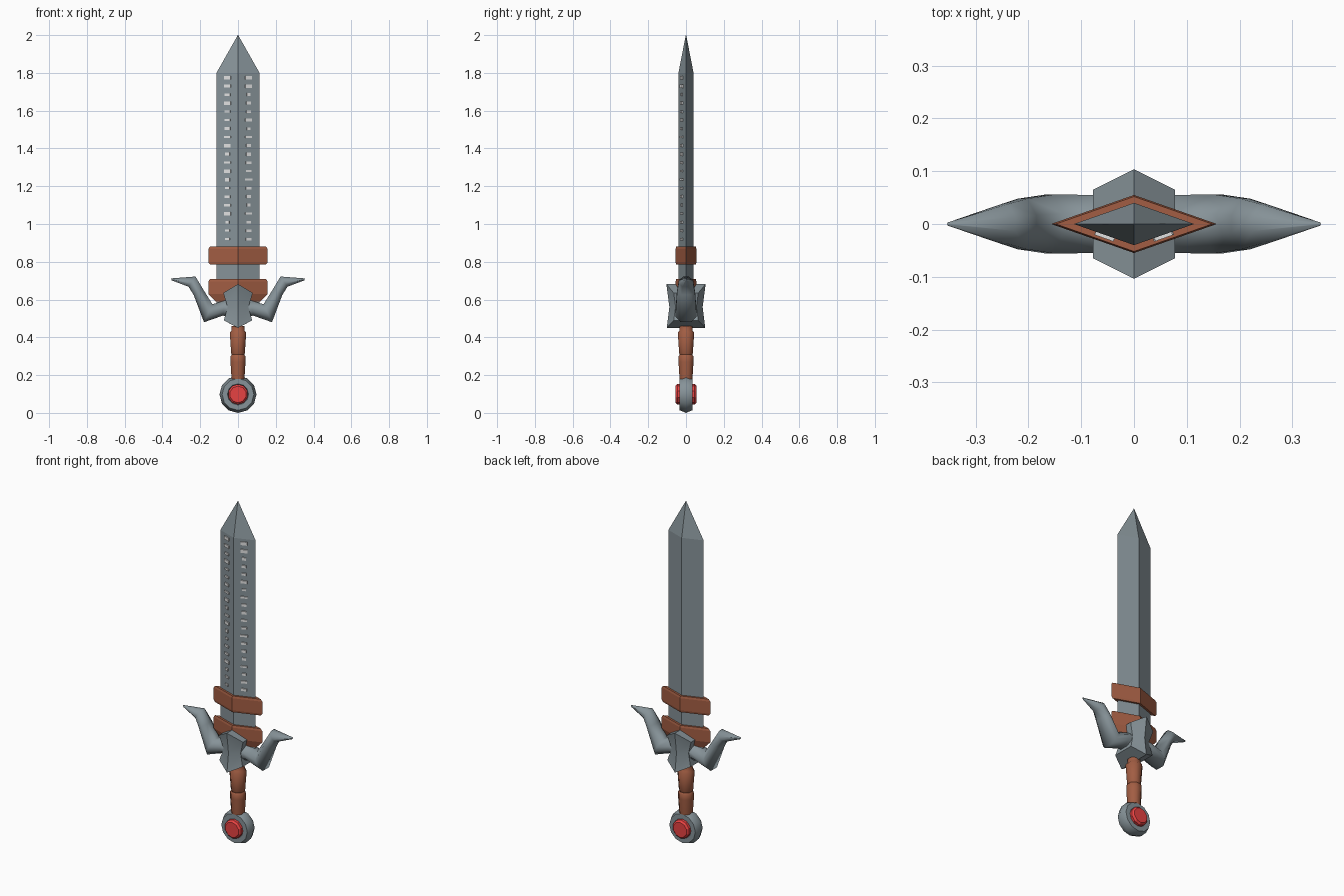
import bpy, bmesh, math, random
from mathutils import Vector

cube = bpy.data.objects.get("Cube")
if cube:
    bpy.data.objects.remove(cube, do_unlink=True)


def material(name, rgb):
    m = bpy.data.materials.new(name)
    m.use_nodes = True
    m.diffuse_color = (*rgb, 1)
    m.node_tree.nodes["Principled BSDF"].inputs["Base Color"].default_value = (*rgb, 1)
    return m


steel = material("steel grey", (0.24, 0.29, 0.315))
leather = material("leather brown", (0.36, 0.11, 0.056))
ruby = material("gem red", (0.8, 0.055, 0.055))
pale = material("pale grey", (0.75, 0.75, 0.75))


def finish(name, bm, mat, smooth=None):
    bmesh.ops.recalc_face_normals(bm, faces=bm.faces)
    mesh = bpy.data.meshes.new(name)
    bm.to_mesh(mesh)
    bm.free()
    mesh.materials.append(mat)
    ob = bpy.data.objects.new(name, mesh)
    bpy.context.collection.objects.link(ob)
    if smooth:
        bpy.ops.object.select_all(action='DESELECT')
        ob.select_set(True)
        bpy.context.view_layer.objects.active = ob
        bpy.ops.object.shade_smooth_by_angle(angle=math.radians(smooth))
    return ob


def loft(name, rings, mat, smooth=None, mirror=False):
    """Skin a list of equal rings and cap both ends."""
    bm = bmesh.new()
    for side in ((1, -1) if mirror else (1,)):
        loops = [[bm.verts.new((p[0] * side, p[1], p[2])) for p in r] for r in rings]
        n = len(loops[0])
        for a, b in zip(loops, loops[1:]):
            for i in range(n):
                j = (i + 1) % n
                bm.faces.new((a[i], a[j], b[j], b[i]))
        bm.faces.new(loops[0])
        bm.faces.new(loops[-1])
    bmesh.ops.remove_doubles(bm, verts=bm.verts, dist=0.0002)
    return finish(name, bm, mat, smooth)


def diamond(w, d, z):
    return [(w, 0, z), (0, d, z), (-w, 0, z), (0, -d, z)]


# Blade with a ridge down each side and a pointed tip
W, D = 0.114, 0.04
loft("blade", [diamond(W, D, 0.56), diamond(W, D, 1.8), diamond(0.001, 0.001, 2.0)], steel)

# Bands wrapped around the blade
loft("upper_band", [diamond(0.148, 0.052, 0.785), diamond(0.157, 0.055, 0.797),
                    diamond(0.157, 0.055, 0.868), diamond(0.148, 0.052, 0.88)], leather)
loft("lower_band", [diamond(0.118, 0.042, 0.59), diamond(0.157, 0.055, 0.63),
                    diamond(0.157, 0.055, 0.696), diamond(0.148, 0.052, 0.708)], leather)

# Raised abstract ticks on both front faces of the blade
random.seed(4)
bm = bmesh.new()
for side in (-1, 1):
    slope = Vector((side * W, D, 0)).normalized()
    out = Vector((side * D, -W, 0)).normalized()
    z = 0.92
    while z < 1.79:
        length, height = random.uniform(0.02, 0.04), random.uniform(0.01, 0.02)
        centre = Vector((0, -D, z)) + slope * 0.058 + out * 0.002
        made = bmesh.ops.create_cube(bm, size=1)["verts"]
        for v in made:
            c = v.co.copy()
            v.co = centre + slope * c.x * length + out * c.y * 0.009 + Vector((0, 0, c.z * height))
        z += 0.045
finish("blade_ticks", bm, pale)


# Guard hub, pinched at the waist, with a ridge across top and bottom
def hub_ring(w, b, a, z_side, z_peak):
    return [(0, -a, z_peak), (w, -b, z_side), (w, b, z_side),
            (0, a, z_peak), (-w, b, z_side), (-w, -b, z_side)]


loft("guard_hub", [hub_ring(0.02, 0.02, 0.03, 0.46, 0.45),
                   hub_ring(0.075, 0.065, 0.102, 0.49, 0.45),
                   hub_ring(0.055, 0.055, 0.088, 0.56, 0.56),
                   hub_ring(0.078, 0.065, 0.104, 0.635, 0.682),
                   hub_ring(0.02, 0.02, 0.03, 0.67, 0.682)], steel, 25)


# Guard arms: each section runs from an upper to a lower point
def arm_ring(top, bottom, half):
    (x1, z1), (x2, z2) = top, bottom
    ring = []
    for t, k in ((0, 0.35), (0.35, 1), (0.7, 1), (1, 0.5)):
        ring.append((x1 + (x2 - x1) * t, half * k, z1 + (z2 - z1) * t))
    return ring + [(x, -y, z) for x, y, z in reversed(ring)]


sections = [((0.03, 0.61), (0.03, 0.50), 0.05),
            ((0.07, 0.595), (0.08, 0.515), 0.055),
            ((0.135, 0.575), (0.18, 0.48), 0.056),
            ((0.185, 0.655), (0.235, 0.625), 0.048),
            ((0.225, 0.722), (0.262, 0.668), 0.038),
            ((0.354, 0.712), (0.352, 0.702), 0.003)]
loft("guard_arms", [arm_ring(*s) for s in sections], steel, 70, mirror=True)


# Two-part wrapped grip
def round_ring(r, z, n=8):
    return [(r * math.cos((i + 0.5) * math.tau / n), r * math.sin((i + 0.5) * math.tau / n), z)
            for i in range(n)]


grip = [(0.036, 0.46), (0.038, 0.435), (0.047, 0.425), (0.039, 0.315), (0.036, 0.308),
        (0.043, 0.298), (0.043, 0.27), (0.037, 0.18)]
loft("grip", [round_ring(r, z) for r, z in grip], leather, 50)

# Pommel ring
CZ = 0.098
bm = bmesh.new()
N, M = 12, 6
ring = [[bm.verts.new(((0.07 + 0.028 * math.cos(b)) * math.cos(a), 0.039 * math.sin(b),
                       CZ + (0.07 + 0.028 * math.cos(b)) * math.sin(a)))
         for b in (j * math.tau / M for j in range(M))]
        for a in (i * math.tau / N for i in range(N))]
for i in range(N):
    for j in range(M):
        k, l = (i + 1) % N, (j + 1) % M
        bm.faces.new((ring[i][j], ring[k][j], ring[k][l], ring[i][l]))
finish("pommel_ring", bm, steel, 65)

# Faceted gem showing on both faces of the pommel
gem = [(0.044, -0.056), (0.054, -0.046), (0.054, 0.046), (0.044, 0.056)]
loft("pommel_gem", [[(x, y, CZ + z) for x, z, _ in round_ring(r, 0, 10)] for r, y in gem], ruby)
